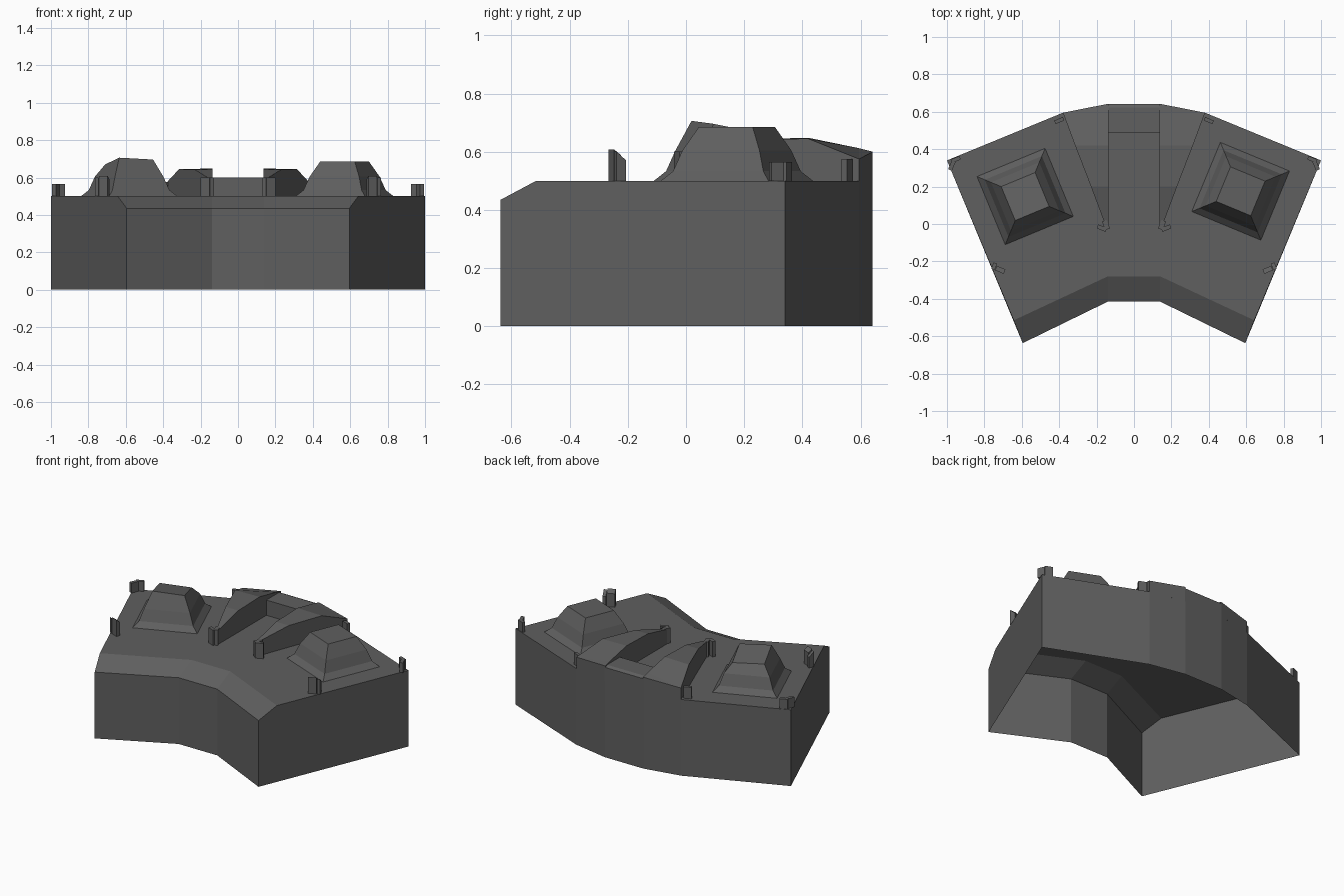
import bpy, bmesh, math
from mathutils import Matrix, Vector

if "Cube" in bpy.data.objects:
    bpy.data.objects.remove(bpy.data.objects["Cube"])

TOP = 0.5
ANG = math.radians(22.5)
DARK = bpy.data.materials.new("dark_grey")
DARK.diffuse_color = (0.115, 0.115, 0.115, 1)
DARK.use_nodes = True
DARK.node_tree.nodes["Principled BSDF"].inputs["Base Color"].default_value = DARK.diffuse_color


def make(name, verts, faces, mirror=False):
    me = bpy.data.meshes.new(name)
    me.from_pydata(verts, [], faces)
    bm = bmesh.new()
    bm.from_mesh(me)
    bmesh.ops.remove_doubles(bm, verts=bm.verts, dist=1e-4)
    bmesh.ops.recalc_face_normals(bm, faces=bm.faces)
    bm.to_mesh(me)
    bm.free()
    me.materials.append(DARK)
    ob = bpy.data.objects.new(name, me)
    bpy.context.collection.objects.link(ob)
    if mirror:
        ob.modifiers.new("mirror", 'MIRROR')
    return ob


def loft(name, rings, cap_ends, mirror=False):
    """Skin a list of equal-sized closed rings."""
    n = len(rings[0])
    verts = [v for r in rings for v in r]
    faces = [(k * n + i, k * n + (i + 1) % n, (k + 1) * n + (i + 1) % n, (k + 1) * n + i)
             for k in range(len(rings) - 1) for i in range(n)]
    last = len(verts) - n
    if 'start' in cap_ends:
        faces.append(tuple(range(n)))
    if 'end' in cap_ends:
        faces.append(tuple(range(last, last + n)))
    return make(name, verts, faces, mirror)


def post(name, x, y, w, d, h, ang, drop=0.0):
    """Small rotated block on the deck, mirrored to both wings; back edge may drop."""
    rot = Matrix.Rotation(ang, 3, 'Z')
    base = [(-w / 2, -d / 2), (w / 2, -d / 2), (w / 2, d / 2), (-w / 2, d / 2)]
    c = Vector((x, y, 0))
    low = [c + rot @ Vector((a, b, TOP)) for a, b in base]
    high = [c + rot @ Vector((a, b, h - (drop if b > 0 else 0))) for a, b in base]
    return loft(name, [low, high], ('end',), True)


# Body shell: one half, mirrored, open underneath
front = [(0, -.415), (.14, -.415), (.595, -.637)]
crease = [(0, -.28), (.14, -.28), (.643, -.515)]
back = [(1, .34), (.38, .595), (.14, .642), (0, .642)]
verts, faces = [], []


def add(*pts):
    faces.append(tuple(range(len(verts), len(verts) + len(pts))))
    verts.extend(pts)


def at(p, z):
    return (p[0], p[1], z)


for i in range(2):
    add(at(front[i], 0), at(front[i + 1], 0), at(front[i + 1], .435), at(front[i], .435))
    add(at(front[i], .435), at(front[i + 1], .435), at(crease[i + 1], TOP), at(crease[i], TOP))
for a, b in zip(back, back[1:]):
    add(at(a, 0), at(b, 0), at(b, TOP), at(a, TOP))
add(at(front[2], 0), at(back[0], 0), at(back[0], TOP), at(crease[2], TOP), at(front[2], .435))
add(*[at(p, TOP) for p in crease + back])
make("body_shell", verts, faces, True)

# Arched wedge walls on each side of the central channel: y, outer x, inner z, outer z
stations = [(0, .155, .595, .595), (.2, .23, .642, .642), (.42, .315, .648, .645),
            (.595, .38, .612, .575), (.642, .141, .6, .6)]
loft("channel_wall", [[(.137, y, TOP), (xo, y, TOP), (xo, y, zo), (.137, y, zi)]
                      for y, xo, zi, zo in stations], ('start', 'end'), True)

# Low block closing the back of the channel
prof = [(.49, TOP), (.49, .6), (.622, .6), (.642, .59), (.642, TOP)]
loft("channel_block", [[(x, y, z) for y, z in prof] for x in (-.137, .137)], ())


# Raised square hatches with a flared foot, one per wing
def hatch(name, cx, cy, ang, levels, tilt):
    rot = Matrix.Rotation(ang, 3, 'Z')
    out = []
    for k, (h, z) in enumerate(levels):
        ring = []
        for sx, sy in ((-1, -1), (1, -1), (1, 1), (-1, 1)):
            lift = (tilt[0] * sx + tilt[1] * sy) if k == len(levels) - 1 else 0
            p = rot @ Vector((sx * h, sy * h, 0))
            ring.append((cx + p.x, cy + p.y, z + lift))
        out.append(ring)
    return loft(name, out, ('end',))


# The left lid is tilted forward
hatch("hatch_left", -.582, .147, ANG,
      [(.197, TOP), (.165, .533), (.14, .605), (.098, .683)], (-.005, -.018))
hatch("hatch_right", .57, .175, -ANG,
      [(.2, TOP), (.168, .533), (.143, .605), (.1, .685)], (0, 0))

# Small L-shaped posts along the edges
post("corner_post_side", .974, .312, .022, .05, .565, ANG)
post("corner_post_back", .953, .345, .05, .02, .565, -ANG)
post("edge_post_inner", .715, -.245, .05, .026, .608, ANG, .02)
post("edge_post_outer", .748, -.226, .02, .036, .6, ANG, .03)
post("wall_end_post", .15, -.005, .026, .05, .6, -ANG)
post("wall_end_foot", .172, -.022, .05, .022, .6, ANG)
post("back_post", .4, .553, .05, .02, .575, -ANG)
